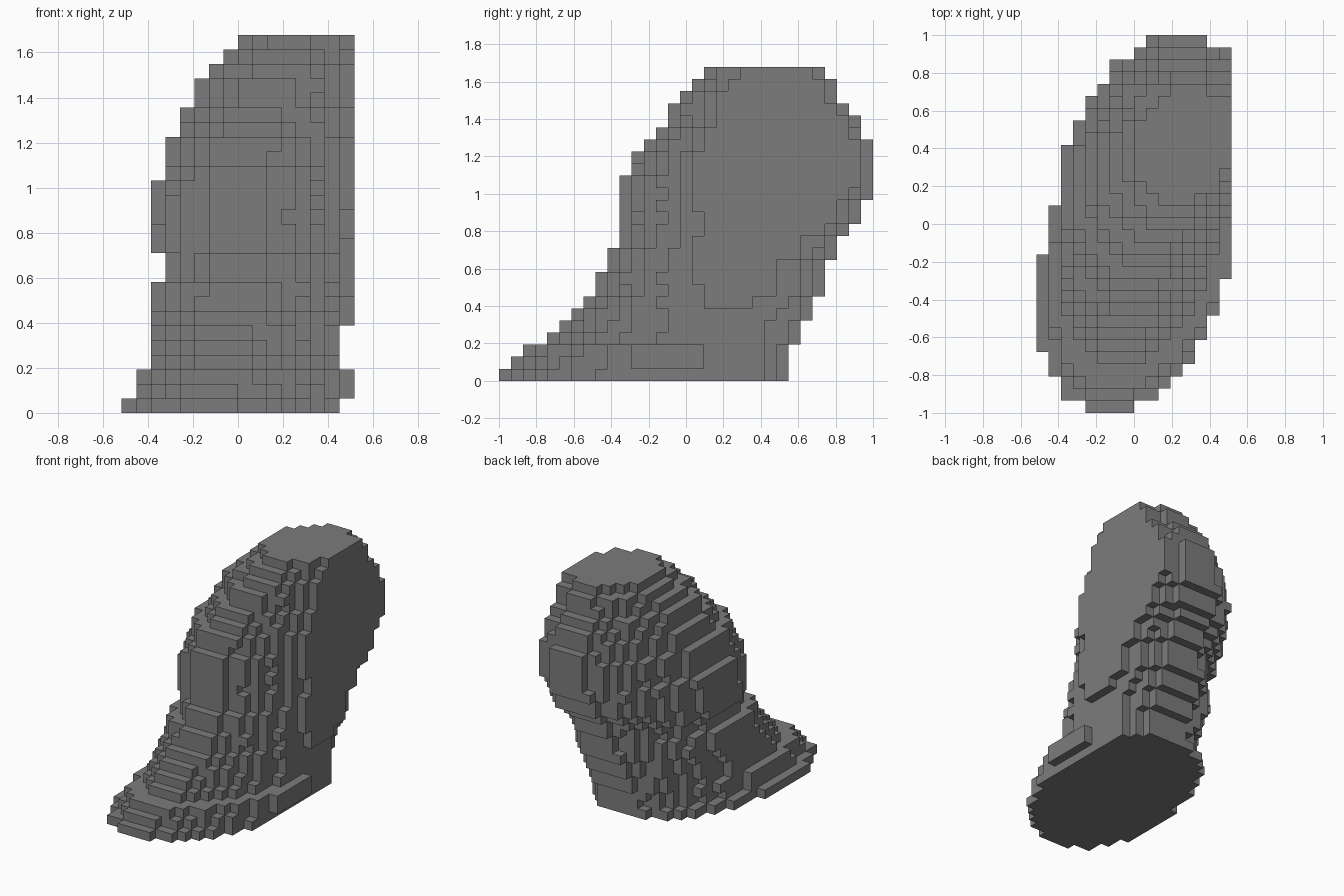
import bpy, bmesh, math
from mathutils import Vector

old = bpy.data.objects.get("Cube")
if old:
    bpy.data.objects.remove(old, do_unlink=True)

NX, NY, NZ = 16, 31, 26
CELL = 2 / NY

# Outline of each block layer, bottom to top, counted in cells
FRONT = [0, 1, 2, 4, 5, 6, 7, 8, 8, 9, 9] + [10] * 6 + [11, 11, 12, 13, 14, 14, 15, 16, 17]
BACK = [24] * 3 + [25] * 2 + [26] * 2 + [27] * 3 + [28] * 2 + [29] + [30] * 2 + [31] * 5 + [30, 30, 29, 28, 28, 27]
SIDE = [0, 1, 1] + [2] * 6 + [3] * 2 + [2] * 5 + [3] * 3 + [4, 4, 5, 5, 6, 7, 8]

# Smoothly varying settings: (layer, value) keys
CENTRE = [(0, 8), (9, 9.5), (17, 10), (25, 12)]
LEAN = [(0, .17), (20, .17), (25, .08)]
HEEL = [(0, 2.3), (3, 2.3), (9, 1.9), (25, 1.9)]
REACH = [(0, 7.5), (2, 7.4), (3, 6.2), (5, 6.1), (6, 6.4), (9, 6.5),
         (13, 7), (17, 7.6), (20, 6.8), (25, 4.4)]
FLARE = [(0, 0), (9, 0), (13, .12), (25, .12)]
FOOT_TOP = 6


def blend(keys, k):
    for (a, u), (b, v) in zip(keys, keys[1:]):
        if k <= b:
            return u + (v - u) * (k - a) / (b - a)
    return keys[-1][1]


def layer_cells(k):
    """Cells of one layer: a leaning oval, cut flat on its left side."""
    half = (BACK[k] - FRONT[k]) / 2
    mid = (BACK[k] + FRONT[k]) / 2
    cx, lean = blend(CENTRE, k), blend(LEAN, k)
    inner = math.sqrt((cx - SIDE[k]) ** 2 - (lean * half) ** 2)
    limit = NX - 1 if k < FOOT_TOP else NX
    for j in range(FRONT[k], BACK[k]):
        dy = j + .5 - mid
        power = blend(HEEL, k) if dy > 0 else 2
        width = (1 - abs(dy / half) ** power) ** (1 / power)
        outer = blend(REACH, k) + blend(FLARE, k) * dy
        for i in range(SIDE[k], limit):
            dx = i + .5 - cx - lean * dy
            if abs(dx) <= width * (outer if dx > 0 else inner):
                yield i, j, k


def block_mesh(name, cells, material):
    """Outer skin of a set of cubic cells."""
    bm = bmesh.new()
    verts = {}

    def corner(p):
        key = tuple(round(c) for c in p)
        if key not in verts:
            verts[key] = bm.verts.new(((key[0] - NX / 2) * CELL,
                                       (key[1] - NY / 2) * CELL, key[2] * CELL))
        return verts[key]

    for cell in cells:
        for axis in range(3):
            for sign in (0, 1):
                near = list(cell)
                near[axis] += 2 * sign - 1
                if tuple(near) in cells:
                    continue
                u, v = Vector((0, 0, 0)), Vector((0, 0, 0))
                u[(axis + 1) % 3] = v[(axis + 2) % 3] = 1
                base = Vector(cell)
                base[axis] += sign
                ring = [base, base + u, base + u + v, base + v]
                bm.faces.new([corner(p) for p in (ring if sign else ring[::-1])])
    mesh = bpy.data.meshes.new(name)
    bm.to_mesh(mesh)
    bm.free()
    mesh.materials.append(material)
    obj = bpy.data.objects.new(name, mesh)
    bpy.context.collection.objects.link(obj)
    return obj


# Single grey material
grey = bpy.data.materials.new("mid_grey")
grey.use_nodes = True
colour = (.2, .2, .2, 1)
grey.diffuse_color = colour
grey.node_tree.nodes["Principled BSDF"].inputs["Base Color"].default_value = colour

# Stepped body with a broad foot and a rounded top
solid = {c for k in range(NZ) for c in layer_cells(k)}
# Raised ridge along the left side of the foot
solid |= {(NX - 1, j, k) for j in range(11, 17) for k in (1, 2)}
block_mesh("stepped_body", solid, grey)
